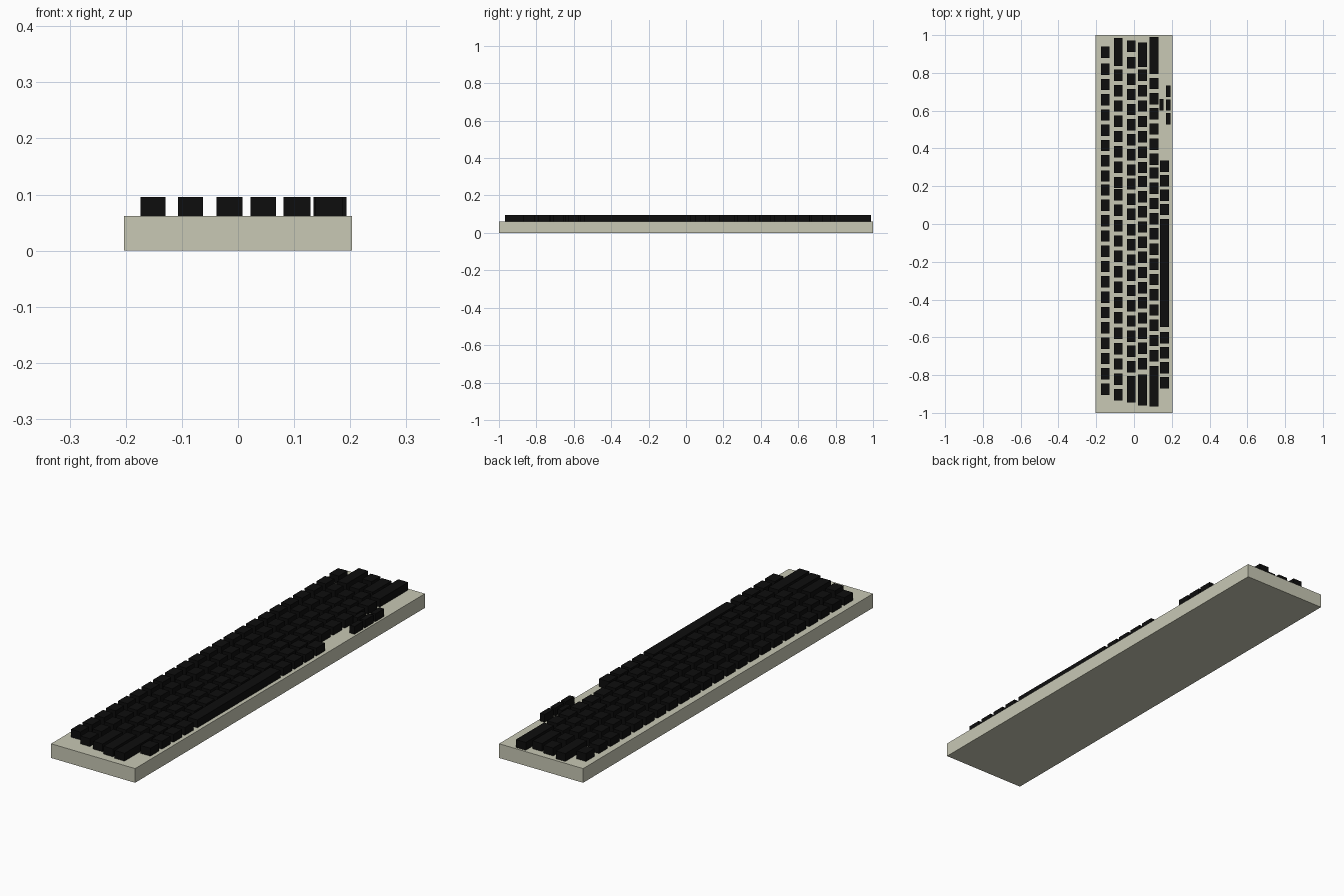
import bpy, bmesh
from mathutils import Matrix, Vector

if "Cube" in bpy.data.objects:
    bpy.data.objects.remove(bpy.data.objects["Cube"])

BASE_TOP, KEY_TOP = 0.062, 0.096
KEY_LEN = 0.06


def material(name, color):
    m = bpy.data.materials.new(name)
    m.diffuse_color = (*color, 1)
    m.use_nodes = True
    m.node_tree.nodes["Principled BSDF"].inputs["Base Color"].default_value = m.diffuse_color
    return m


def boxes(name, spans, mat):
    """One object holding a box per (x0, x1, y0, y1, z0, z1)."""
    bm = bmesh.new()
    for x0, x1, y0, y1, z0, z1 in spans:
        size = Vector((x1 - x0, y1 - y0, z1 - z0))
        mid = Vector((x0 + x1, y0 + y1, z0 + z1)) / 2
        bmesh.ops.create_cube(bm, size=1, matrix=Matrix.Translation(mid) @ Matrix.Diagonal(size).to_4x4())
    me = bpy.data.meshes.new(name)
    bm.to_mesh(me)
    bm.free()
    me.materials.append(mat)
    ob = bpy.data.objects.new(name, me)
    bpy.context.collection.objects.link(ob)
    return ob


def key_row(name, x0, x1, runs, wide=()):
    """runs: (first centre, last centre, count) of plain keys; wide: (y0, y1) long keys."""
    spans = [(x0, x1, a, b, BASE_TOP, KEY_TOP) for a, b in wide]
    for first, last, n in runs:
        for i in range(n):
            y = first + (last - first) * i / max(n - 1, 1)
            spans.append((x0, x1, y - KEY_LEN / 2, y + KEY_LEN / 2, BASE_TOP, KEY_TOP))
    return boxes(name, spans, black)


beige = material("beige_case", (0.58, 0.58, 0.46))
black = material("black_keys", (0.004, 0.004, 0.004))

# Case
boxes("case", [(-0.203, 0.203, -1, 1, 0, BASE_TOP)], beige)

# Key rows, back to front of the typing side
key_row("function_row", -0.174, -0.129,
        [(0.909, 0.909, 1), (0.819, 0.254, 8), (0.18, -0.874, 14)])
key_row("number_row", -0.107, -0.062,
        [(0.787, 0.22, 8), (0.154, -0.904, 14)], [(0.837, 0.986)])
key_row("upper_letter_row", -0.038, 0.008,
        [(0.941, 0.853, 2), (0.766, 0.286, 7), (0.212, -0.755, 13)], [(-0.945, -0.806)])
key_row("home_row", 0.022, 0.068,
        [(0.787, 0.299, 7), (0.225, -0.739, 13)], [(0.832, 0.962), (-0.96, -0.797)])
key_row("lower_letter_row", 0.081, 0.129,
        [(0.744, 0.342, 6), (0.27, -0.697, 13)], [(0.795, 0.99), (-0.967, -0.753)])
key_row("space_row", 0.138, 0.186,
        [(0.305, 0.077, 4), (-0.602, -0.84, 4)], [(-0.546, 0.026)])

# Arrow keys
key_row("arrow_up", 0.135, 0.157, [(0.632, 0.632, 1)])
key_row("arrows_left_down_right", 0.17, 0.193, [(0.702, 0.558, 3)])
